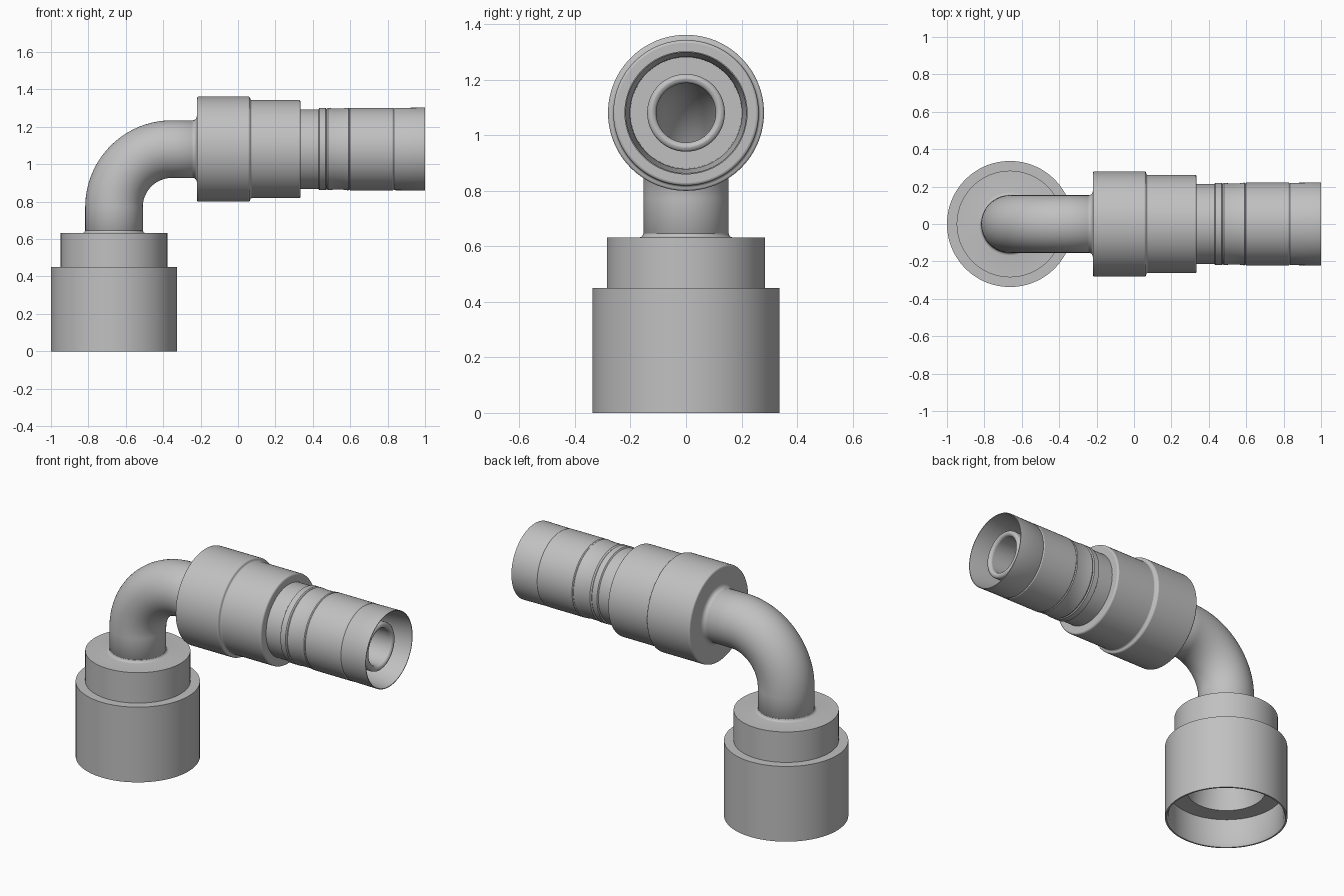
import bpy, bmesh, math
from mathutils import Vector, Matrix

cube = bpy.data.objects.get("Cube")
if cube:
    bpy.data.objects.remove(cube, do_unlink=True)

STEPS = 96
NUT_X = -0.663      # axis of the upright nut
PIPE_Z = 1.081      # axis of the level hose end
BEND = 0.31         # centreline radius of the elbow
TUBE_R, BORE_R = 0.154, 0.107

steel = bpy.data.materials.new("plain_grey")
steel.use_nodes = True
grey = (0.53, 0.53, 0.53, 1)
steel.diffuse_color = grey
steel.node_tree.nodes["Principled BSDF"].inputs["Base Color"].default_value = grey


def finish(name, bm):
    bmesh.ops.remove_doubles(bm, verts=bm.verts, dist=1e-5)
    bmesh.ops.recalc_face_normals(bm, faces=bm.faces)
    mesh = bpy.data.meshes.new(name)
    bm.to_mesh(mesh)
    bm.free()
    mesh.materials.append(steel)
    obj = bpy.data.objects.new(name, mesh)
    bpy.context.collection.objects.link(obj)
    bpy.ops.object.select_all(action="DESELECT")
    obj.select_set(True)
    bpy.context.view_layer.objects.active = obj
    bpy.ops.object.shade_smooth_by_angle(angle=math.radians(30))
    return obj


def turned(name, profile, level=True, bevel=0):
    """Revolve a closed outline of (distance along axis, radius)."""
    bm = bmesh.new()
    verts = [bm.verts.new((r, 0, a)) for a, r in profile]
    edges = [bm.edges.new((v, verts[i - 1])) for i, v in enumerate(verts)]
    bmesh.ops.spin(bm, geom=verts + edges, cent=(0, 0, 0), axis=(0, 0, 1),
                   angle=math.tau, steps=STEPS)
    if level:
        place = Matrix.Translation((0, 0, PIPE_Z)) @ Matrix.Rotation(math.pi / 2, 4, "Y")
    else:
        place = Matrix.Translation((NUT_X, 0, 0))
    bm.transform(place)
    obj = finish(name, bm)
    if bevel:
        mod = obj.modifiers.new("rounded_edges", "BEVEL")
        mod.width, mod.segments = bevel, 3
        mod.limit_method, mod.angle_limit = "ANGLE", math.radians(50)
    return obj


def fillet(a, r, size, side):
    """Concave quarter round from a shoulder face down to the tube."""
    turns = [i * math.pi / 8 for i in range(5)]
    return [(a + side * size * (1 - math.cos(t)), r + size * (1 - math.sin(t)))
            for t in turns]


# Stepped swivel nut with open socket and tapered seat
turned("swivel_nut", [
    (0, 0.337), (0.45, 0.337), (0.45, 0.285), (0.632, 0.285),
    *fillet(0.632, TUBE_R, 0.015, 1),
    (0.645, BORE_R), (0.45, BORE_R), (0.45, 0.16), (0.17, 0.217),
    (0.17, 0.318), (0.02, 0.318), (0, 0.328)], level=False)

# Bent tube: a ring extruded up, spun through the elbow, extruded level
bm = bmesh.new()
ring = bmesh.ops.create_circle(bm, segments=64, radius=TUBE_R)["verts"]
bmesh.ops.translate(bm, verts=ring, vec=(NUT_X, 0, 0.5))


def extrude(edges, offset):
    new = bmesh.ops.extrude_edge_only(bm, edges=edges)["geom"]
    bmesh.ops.translate(bm, verts=[g for g in new if isinstance(g, bmesh.types.BMVert)],
                        vec=offset)
    return [g for g in new if isinstance(g, bmesh.types.BMEdge)
            and len(g.link_faces) == 1]


rim = extrude(bm.edges[:], Vector((0, 0, PIPE_Z - BEND - 0.5)))
spun = bmesh.ops.spin(bm, geom=rim, cent=(NUT_X + BEND, 0, PIPE_Z - BEND),
                      axis=(0, 1, 0), angle=math.pi / 2, steps=24)["geom_last"]
extrude([g for g in spun if isinstance(g, bmesh.types.BMEdge)],
        Vector((-0.1 - NUT_X - BEND, 0, 0)))
tube = finish("elbow_tube", bm)
wall = tube.modifiers.new("tube_wall", "SOLIDIFY")
wall.thickness, wall.offset = TUBE_R - BORE_R, -1

# Two-step collar
turned("collar", [
    (-0.22, 0.281), (0.065, 0.281), (0.065, 0.262), (0.335, 0.262),
    (0.335, 0.15), (-0.22, 0.15)], bevel=0.012)
turned("collar_fillet", [*fillet(-0.22, TUBE_R, 0.022, -1), (-0.21, 0.15), (-0.21, 0.176)])

# Crimp sleeve with shallow grooves and a flared open mouth
turned("crimp_sleeve", [
    (0.3, 0.213), (0.43, 0.213), (0.435, 0.22), (0.468, 0.22), (0.474, 0.215),
    (0.482, 0.22), (0.51, 0.217), (0.56, 0.217), (0.59, 0.221), (0.595, 0.217),
    (0.6, 0.221), (0.827, 0.221), (0.833, 0.217), (0.839, 0.22), (1, 0.222),
    (1, 0.218), (0.84, 0.202), (0.6, 0.2), (0.6, 0.12), (0.3, 0.12)])

# Inner nipple with a rounded end
turned("hose_nipple", [
    (-0.12, BORE_R), (-0.12, 0.14), (0.945, 0.14), (0.945, BORE_R)], bevel=0.015)
